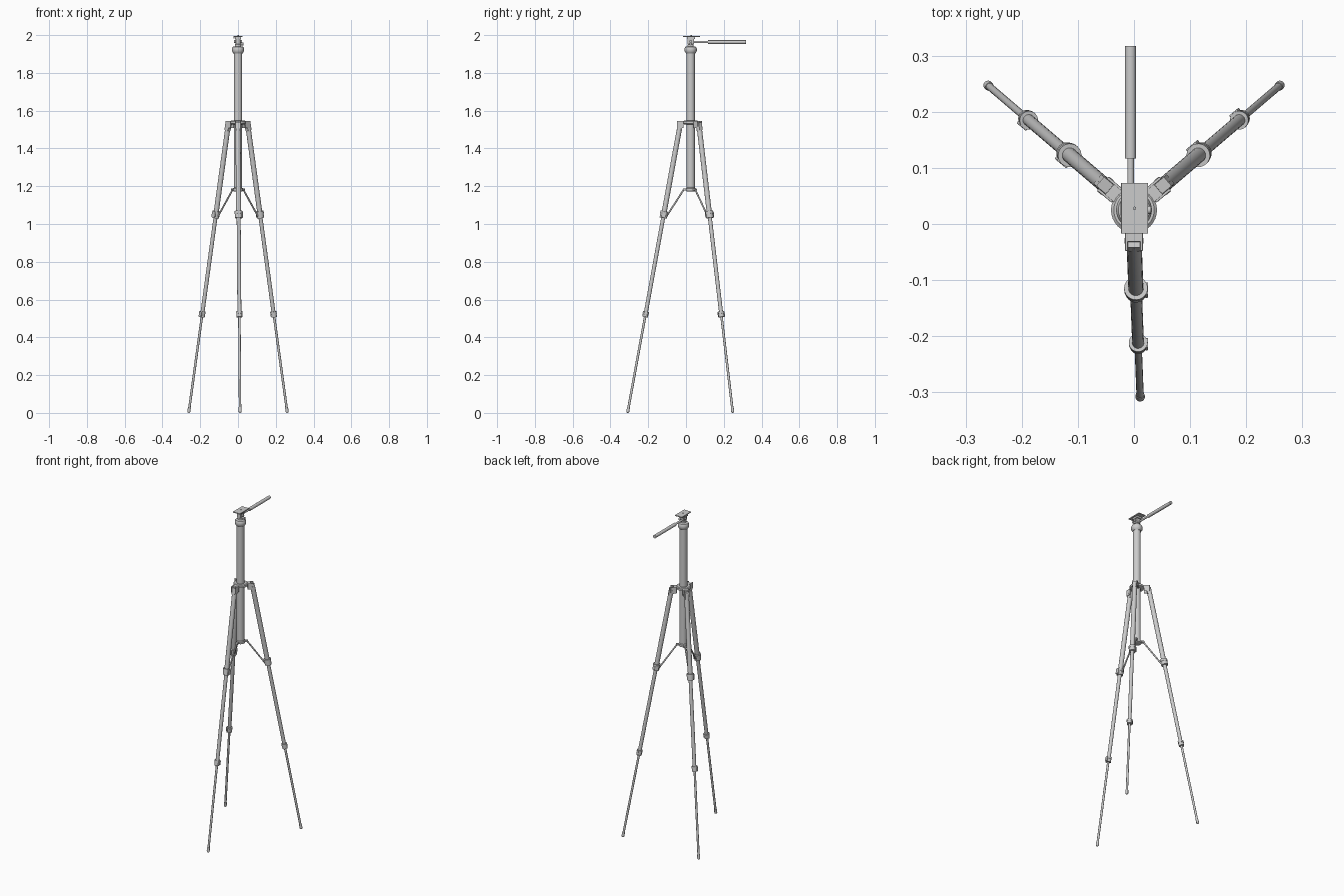
import bpy, math
from mathutils import Vector, Matrix

if "Cube" in bpy.data.objects:
    bpy.data.objects.remove(bpy.data.objects["Cube"])

C = Vector((0, 0.025, 0))  # column axis


def finish(ob, name, smooth=True):
    ob.name = name
    if smooth:
        bpy.ops.object.shade_smooth_by_angle(angle=math.radians(35))
    return ob


def rod(name, a, b, r, r2=None, sides=24):
    a, b = Vector(a), Vector(b)
    d = b - a
    bpy.ops.mesh.primitive_cone_add(vertices=sides, radius1=r, radius2=r if r2 is None else r2,
                                    depth=d.length, location=(a + b) / 2)
    ob = bpy.context.object
    ob.rotation_euler = d.to_track_quat('Z', 'Y').to_euler()
    return finish(ob, name)


def box(name, loc, size, rot=None, bevel=0.0015):
    bpy.ops.mesh.primitive_cube_add(size=1, location=loc)
    ob = bpy.context.object
    ob.scale = size
    bpy.ops.object.transform_apply(location=False, rotation=False, scale=True)
    if rot is not None:
        ob.rotation_euler = rot
    m = ob.modifiers.new("bevel", 'BEVEL')
    m.width, m.segments = bevel, 2
    return finish(ob, name, False)


def lathe(name, profile, origin, sides=32):
    # closed surface of revolution about z from (radius, z) points
    n = len(profile)
    verts = [(r * math.cos(2 * math.pi * i / sides), r * math.sin(2 * math.pi * i / sides), z)
             for i in range(sides) for r, z in profile]
    faces = [(i * n + j, (i + 1) % sides * n + j, (i + 1) % sides * n + j + 1, i * n + j + 1)
             for i in range(sides) for j in range(n - 1)]
    faces += [tuple(i * n for i in reversed(range(sides))),
              tuple(i * n + n - 1 for i in range(sides))]
    me = bpy.data.meshes.new(name)
    me.from_pydata(verts, [], faces)
    ob = bpy.data.objects.new(name, me)
    ob.location = origin
    bpy.context.collection.objects.link(ob)
    bpy.ops.object.select_all(action='DESELECT')
    bpy.context.view_layer.objects.active = ob
    ob.select_set(True)
    return finish(ob, name)


# Centre column with top collar and bottom cap
lathe("centre_column", [(0.022, 1.18), (0.022, 1.915)], C)
lathe("column_top_collar", [(0.024, 1.902), (0.028, 1.908), (0.032, 1.915), (0.032, 1.93),
                            (0.028, 1.938), (0.016, 1.941)], C)
lathe("upper_hub", [(0.036, 1.528), (0.041, 1.531), (0.041, 1.543), (0.036, 1.547)], C)
lathe("lower_hub", [(0.02, 1.172), (0.026, 1.175), (0.026, 1.189), (0.022, 1.192)], C)

# Pan head, knob and camera plate
lathe("pan_base", [(0.016, 1.94), (0.016, 1.951), (0.012, 1.954), (0.012, 1.975)], C)
box("tilt_block", (0, 0.025, 1.966), (0.024, 0.034, 0.028))
rod("tilt_axle", (-0.02, 0.025, 1.966), (0.02, 0.025, 1.966), 0.008)
rod("pan_lock_knob", (0.01, 0.025, 1.953), (0.03, 0.025, 1.953), 0.007)
box("plate_seat", (0, 0.026, 1.985), (0.034, 0.044, 0.012))
box("camera_plate", (0.001, 0.028, 1.993), (0.048, 0.09, 0.006), bevel=0.001)
rod("camera_screw", (0.001, 0.028, 1.99), (0.001, 0.028, 2.0), 0.003, sides=16)
box("plate_release_lever", (-0.021, 0.028, 1.986), (0.007, 0.026, 0.008))

# Pan handle
rod("handle_rod", (-0.006, 0.03, 1.963), (-0.006, 0.125, 1.963), 0.006)
rod("handle_grip", (-0.006, 0.117, 1.963), (-0.006, 0.317, 1.963), 0.010)

# Legs: top pivot and foot on the ground
legs = {"right": ((0.051, 0.068, 1.53), (0.26, 0.247, 0.008)),
        "left": ((-0.051, 0.068, 1.53), (-0.26, 0.247, 0.008)),
        "front": ((0.0, -0.03, 1.53), (0.011, -0.308, 0.008))}

for side, (top, foot) in legs.items():
    top, foot = Vector(top), Vector(foot)
    axis = (foot - top).normalized()

    def at(z):
        return top.lerp(foot, (top.z - z) / (top.z - foot.z))

    # Telescoping tubes
    rod(side + "_leg_upper", at(1.525), at(1.05), 0.0135)
    rod(side + "_leg_middle", at(1.06), at(0.52), 0.0105)
    rod(side + "_leg_lower", at(0.53), foot, 0.0065)

    # Clamp collars with lever tabs
    out = Vector((top.x, top.y - C.y, 0)).normalized()
    yaw = math.atan2(out.y, out.x)
    tilt = axis.to_track_quat('-Z', 'Y').to_euler()
    for i, (z, r, h) in enumerate(((1.05, 0.021, 0.018), (0.522, 0.0165, 0.015))):
        rod(f"{side}_clamp_{i}", at(z + h), at(z - h), r * 0.92)
        rod(f"{side}_clamp_rim_{i}", at(z + h), at(z + h * 0.2), r)
        tangent = Vector((-out.y, out.x, 0))
        rot = (Matrix.Rotation(yaw, 4, 'Z') @ Matrix.Rotation(-math.radians(10), 4, 'Y')).to_euler()
        box(f"{side}_clamp_lever_{i}", at(z) + tangent * r * 0.9, (r * 1.1, 0.006, h * 1.7), rot)

    # Rubber foot
    bpy.ops.mesh.primitive_uv_sphere_add(segments=20, ring_count=10, radius=0.008, location=foot)
    finish(bpy.context.object, side + "_foot")
    rod(side + "_foot_sleeve", foot, at(0.03), 0.0085, 0.0075)

    # Forked bracket from the upper hub holding the leg top
    rot = (0, 0, yaw)
    t = Vector((-out.y, out.x, 0))
    box(side + "_bracket_web", C + out * 0.042 + Vector((0, 0, 1.538)), (0.03, 0.026, 0.014), rot)
    for s in (-1, 1):
        mid = C + out * 0.056 + t * s * 0.0135 + Vector((0, 0, 1.526))
        box(f"{side}_bracket_cheek_{s + 1}", mid, (0.034, 0.005, 0.038), rot)
    rod(side + "_pivot_pin", top - t * 0.017 - Vector((0, 0, 0.01)),
        top + t * 0.017 - Vector((0, 0, 0.01)), 0.005, sides=16)
    box(side + "_leg_top_cap", at(1.515), (0.026, 0.022, 0.04), (Matrix.Rotation(yaw, 4, 'Z')
        @ Matrix.Rotation(-math.radians(10), 4, 'Y')).to_euler())

    # Lower hub arm and spreader brace
    box(side + "_spreader_arm", C + out * 0.029 + Vector((0, 0, 1.183)), (0.026, 0.014, 0.012), rot)
    hinge = C + out * 0.037 + Vector((0, 0, 1.182))
    rod(side + "_spreader_brace", hinge, at(1.04) - out * 0.016, 0.0045, sides=12)
    rod(side + "_spreader_pin", hinge - t * 0.009, hinge + t * 0.009, 0.004, sides=12)
